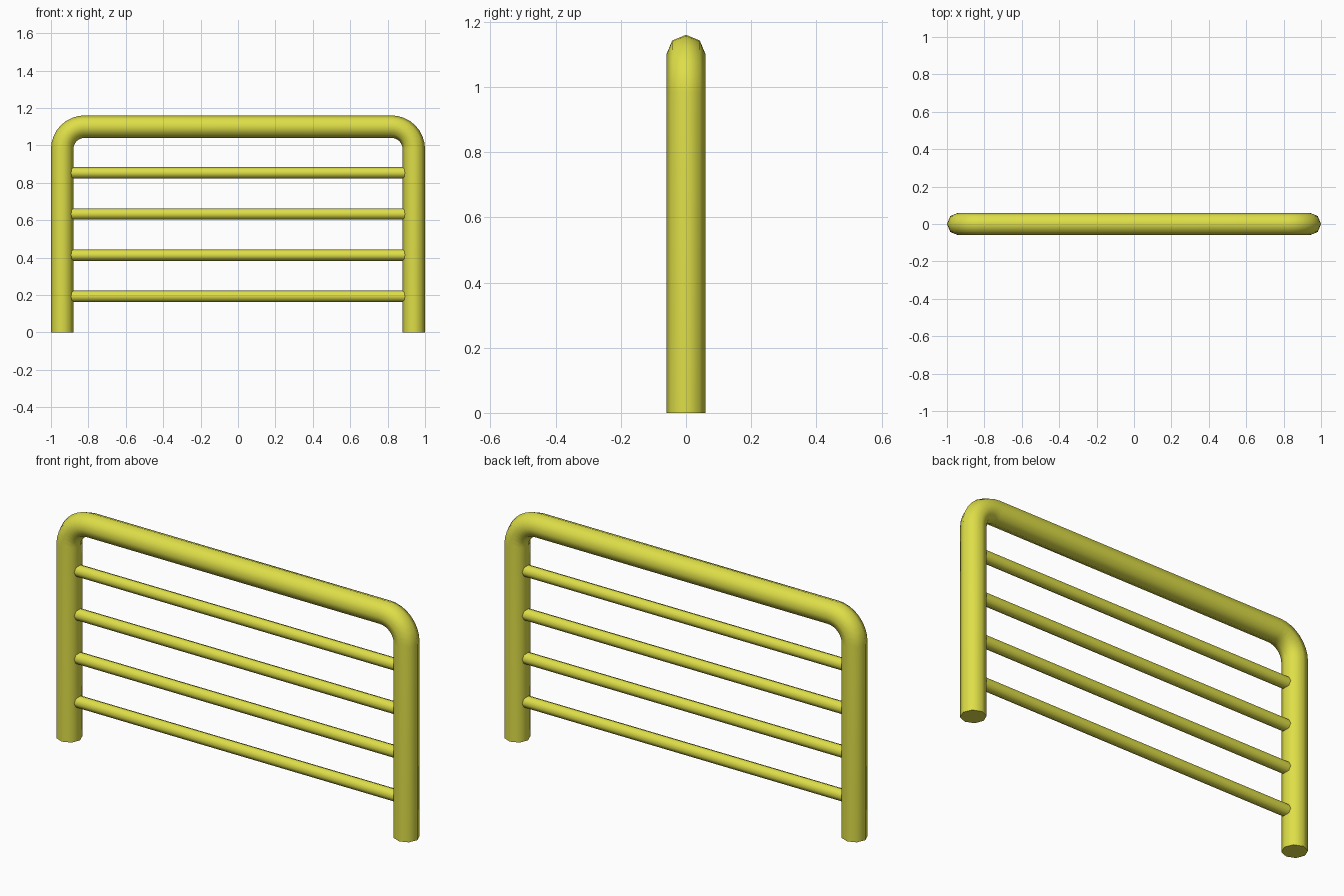
import bpy, bmesh, math
from mathutils import Vector

if "Cube" in bpy.data.objects:
    bpy.data.objects.remove(bpy.data.objects["Cube"])

paint = bpy.data.materials.new("yellow paint")
paint.diffuse_color = (0.73, 0.73, 0.065, 1)
paint.use_nodes = True
paint.node_tree.nodes["Principled BSDF"].inputs["Base Color"].default_value = paint.diffuse_color


def tube(name, path, radius, sides=8):
    """Sweep a polygon along a path lying in the XZ plane, with capped ends."""
    bm = bmesh.new()
    pts = [Vector((x, 0, z)) for x, z in path]
    rings = []
    for i, p in enumerate(pts):
        a = (p - pts[i - 1]).normalized() if i > 0 else Vector()
        b = (pts[i + 1] - p).normalized() if i < len(pts) - 1 else Vector()
        t = (a + b).normalized()
        # keep the open ends of the frame level with the ground
        if name == "frame" and i in (0, len(pts) - 1):
            t = Vector((0, 0, 1 if i == 0 else -1))
        side = Vector((-t.z, 0, t.x))
        ring = []
        for k in range(sides):
            ang = 2 * math.pi * k / sides
            off = side * math.cos(ang) + Vector((0, 1, 0)) * math.sin(ang)
            ring.append(bm.verts.new(p + off * radius))
        rings.append(ring)
    for r, s in zip(rings, rings[1:]):
        for k in range(sides):
            n = (k + 1) % sides
            bm.faces.new((r[k], r[n], s[n], s[k]))
    bm.faces.new(rings[0])
    bm.faces.new(rings[-1])
    bmesh.ops.recalc_face_normals(bm, faces=bm.faces)
    mesh = bpy.data.meshes.new(name)
    bm.to_mesh(mesh)
    bm.free()
    mesh.materials.append(paint)
    obj = bpy.data.objects.new(name, mesh)
    bpy.context.collection.objects.link(obj)
    bpy.ops.object.select_all(action='DESELECT')
    obj.select_set(True)
    bpy.context.view_layer.objects.active = obj
    bpy.ops.object.shade_smooth_by_angle(angle=math.radians(60))
    return obj


# Bent outer frame: two posts and a top rail with rounded corners
half, top, bend, steps = 0.94, 1.10, 0.12, 8
left = [(-half, 0)]
for i in range(steps + 1):
    a = math.pi / 2 * i / steps
    left.append((-half + bend - bend * math.cos(a), top - bend + bend * math.sin(a)))
right = [(-x, z) for x, z in reversed(left)]
tube("frame", left + right, 0.06)

# Four thin cross bars let into the posts
for i in range(4):
    z = 0.193 + 0.22 * i
    tube(f"cross_bar_{i + 1}", [(-half, z), (half, z)], 0.03)
